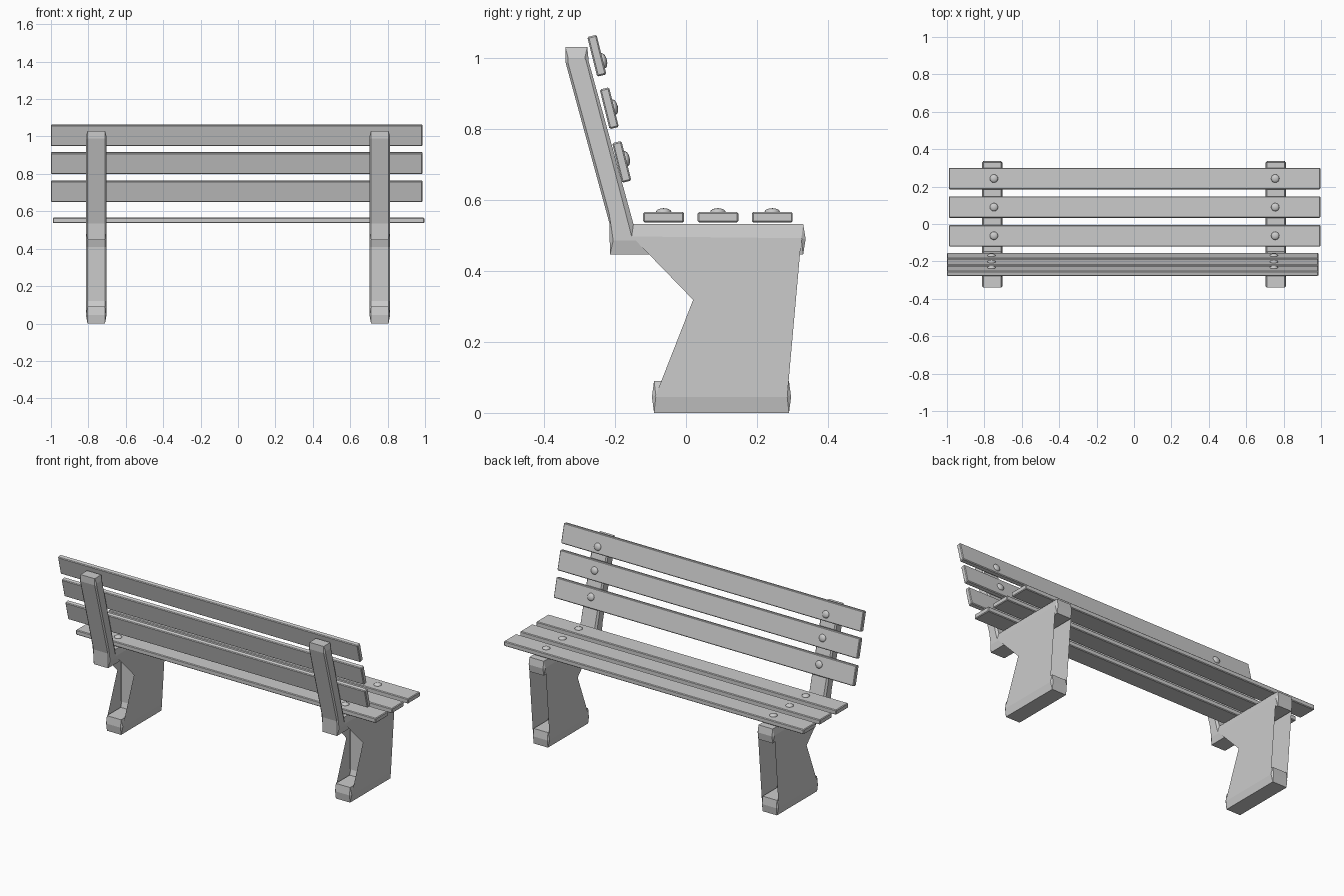
import bpy, bmesh, math
from mathutils import Matrix, Vector

default = bpy.data.objects.get("Cube")
if default:
    bpy.data.objects.remove(default, do_unlink=True)

grey = bpy.data.materials.new("light_grey")
grey.use_nodes = True
shade = (0.6, 0.6, 0.6, 1)
grey.diffuse_color = shade
grey.node_tree.nodes["Principled BSDF"].inputs["Base Color"].default_value = shade


def add_object(name, bm, matrix):
    bmesh.ops.recalc_face_normals(bm, faces=bm.faces)
    mesh = bpy.data.meshes.new(name)
    bm.to_mesh(mesh)
    bm.free()
    mesh.materials.append(grey)
    obj = bpy.data.objects.new(name, mesh)
    bpy.context.collection.objects.link(obj)
    obj.matrix_world = matrix
    return obj


# Side frame profile: (y, z) of the outline, then of the raised side face
PROFILE = [
    (-.09, 0, -.085, .045), (.29, 0, .285, .045),            # foot
    (.296, .045, .287, .047), (.29, .09, .285, .05),
    (.155, .09, .14, .05), (.146, .12, .139, .12),           # leg
    (.146, .41, .139, .41), (.155, .446, .14, .486),
    (.33, .446, .325, .486), (.337, .49, .327, .489),        # seat beam
    (.33, .532, .325, .492), (-.148, .532, -.153, .497),
    (-.274, .99, -.281, .99), (-.278, 1.03, -.285, 1),       # back post
    (-.34, 1.03, -.332, 1), (-.34, .99, -.332, .985),
    (-.216, .535, -.209, .535), (-.214, .446, -.205, .486),
    (.04, .446, .056, .486), (.05, .41, .056, .41),          # leg
    (.05, .12, .056, .12), (.04, .09, .056, .05),
    (-.09, .09, -.085, .05), (-.096, .045, -.087, .047),     # foot
]


def side_frame(name, x):
    bm = bmesh.new()
    edge, face = .047, .055
    loops = []
    for px, inner in ((-face, 1), (-edge, 0), (edge, 0), (face, 1)):
        loops.append([bm.verts.new((px, *(p[2:] if inner else p[:2]))) for p in PROFILE])
    count = len(PROFILE)
    for a, b in zip(loops, loops[1:]):
        for i in range(count):
            j = (i + 1) % count
            bm.faces.new((a[i], a[j], b[j], b[i]))
    caps = [bm.faces.new(loops[0]), bm.faces.new(loops[-1])]
    bmesh.ops.triangulate(bm, faces=caps)
    add_object(name, bm, Matrix.Translation((x, 0, 0)))


def slat(name, matrix, thickness):
    bm = bmesh.new()
    bmesh.ops.create_cube(bm, size=1)
    bmesh.ops.scale(bm, vec=(1.986, .115, thickness), verts=bm.verts)
    bmesh.ops.bevel(bm, geom=bm.edges[:], offset=.004, segments=1, affect='EDGES')
    add_object(name, bm, matrix)


def bolt(name, matrix):
    # Shallow domed head
    bm = bmesh.new()
    bmesh.ops.create_uvsphere(bm, u_segments=16, v_segments=8, radius=.022)
    bmesh.ops.scale(bm, vec=(1, 1, .5), verts=bm.verts)
    for f in bm.faces:
        f.smooth = True
    add_object(name, bm, matrix)


for side, sign in (("right", -1), ("left", 1)):
    side_frame(side + "_frame", sign * .758)

# Seat slats with two bolts each
for n, y in enumerate((-.063, .09, .243), 1):
    base = Matrix.Translation((.003, y, .551))
    slat(f"seat_slat_{n}", base, .029)
    for side, sign in (("right", -1), ("left", 1)):
        bolt(f"seat_bolt_{side}_{n}", base @ Matrix.Translation((sign * .752, 0, .0145)))

# Back slats lean with the posts; their bolts face the sitter
lean = Matrix.Rotation(math.radians(-76), 4, 'X')
for n, (y, z, shift) in enumerate(((-.181, .707, -.006), (-.216, .858, 0), (-.251, 1.006, .018)), 1):
    base = Matrix.Translation((-.007, y, z)) @ lean
    slat(f"back_slat_{n}", base, .027)
    for side, sign in (("right", -1), ("left", 1)):
        bolt(f"back_bolt_{side}_{n}", base @ Matrix.Translation((sign * .755, shift, .0135)))
